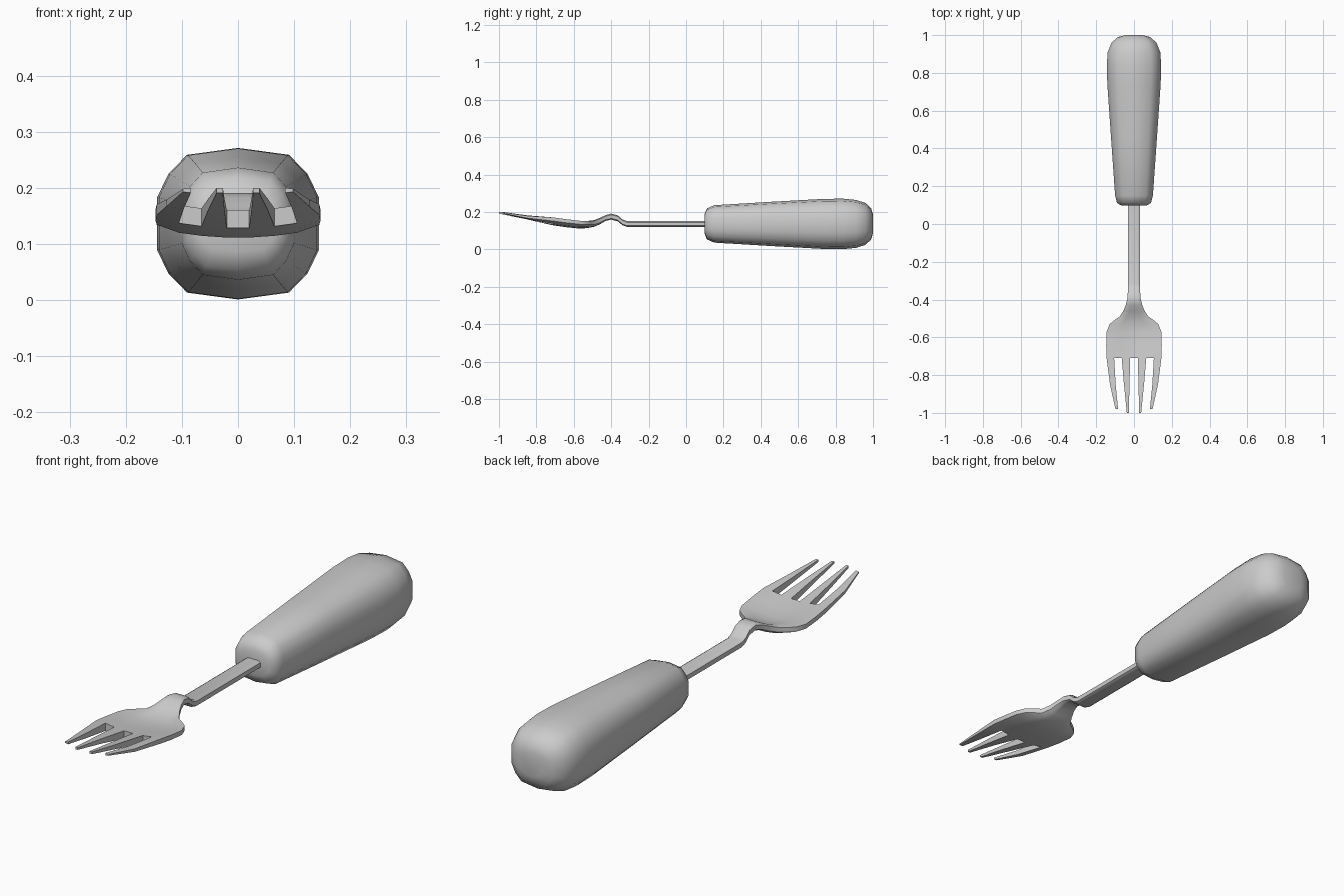
import bpy, bmesh, math

if "Cube" in bpy.data.objects:
    bpy.data.objects.remove(bpy.data.objects["Cube"])


def finish(bm, name, angle):
    bmesh.ops.recalc_face_normals(bm, faces=bm.faces[:])
    mesh = bpy.data.meshes.new(name)
    bm.to_mesh(mesh)
    bm.free()
    ob = bpy.data.objects.new(name, mesh)
    bpy.context.collection.objects.link(ob)
    bpy.ops.object.select_all(action='DESELECT')
    ob.select_set(True)
    bpy.context.view_layer.objects.active = ob
    bpy.ops.object.shade_smooth_by_angle(angle=math.radians(angle))
    return ob


# Handle: 14-sided section lofted along y
half = [(0, 1), (.63, .91), (.86, .66), (1, .35)]
right = half + [(x, -z) for x, z in reversed(half)]
section = right + [(-x, z) for x, z in reversed(right[1:-1])]
# y, half width, half height
rings = [(.098, .068, .05), (.112, .09, .083), (.15, .1, .1), (.45, .121, .118),
         (.74, .141, .134), (.84, .144, .135), (.91, .139, .128),
         (.96, .119, .112), (.99, .085, .083), (1.0, .045, .05)]
bm = bmesh.new()
loops = [[bm.verts.new((sx * x, y, .136 + sz * z)) for x, z in section]
         for y, sx, sz in rings]
n = len(section)
for a, b in zip(loops, loops[1:]):
    for i in range(n):
        j = (i + 1) % n
        bm.faces.new((a[i], a[j], b[j], b[i]))
bm.faces.new(loops[0])
bm.faces.new(loops[-1])
finish(bm, "handle", 45)

# Neck and fork plate rows: y, half width, bottom z, top z
rows = [(.14, .033, .12, .151), (-.315, .033, .12, .151), (-.34, .033, .129, .16),
        (-.365, .033, .15, .182), (-.40, .036, .159, .191), (-.43, .044, .152, .183),
        (-.46, .056, .134, .167), (-.49, .076, .121, .154), (-.51, .105, .117, .149),
        (-.53, .129, .113, .145), (-.57, .145, .111, .142), (-.64, .147, .118, .15),
        (-.71, .145, .128, .16)]
# Tine rows: column x positions, then y, outer y, bottom z, top z
tines = [((.024, .053, .097, .127), -.85, -.85, .16, .18),
         ((.027, .038, .084, .098), -1.0, -.98, .191, .2)]
cuts = [.02 / .145, .065 / .145, .105 / .145, 1]

bm = bmesh.new()
info = {}   # (x, y) -> (bottom, top)


def add_row(xs, ys, lo, hi, dish):
    """Symmetric row of 8 points; the rim is thinner and lifted."""
    out = []
    mid = (lo + hi) / 2
    for k in (-4, -3, -2, -1, 1, 2, 3, 4):
        i = abs(k) - 1
        x, y = math.copysign(xs[i], k), ys[i]
        t = (hi - lo) / 2 * (.6 if i == 3 else 1)
        lift = dish * (xs[i] / .145) ** 2
        v = bm.verts.new((x, y, 0))
        info[(round(x, 5), round(y, 5))] = (mid - t + lift, mid + t + lift)
        out.append(v)
    return out


grid = [add_row([c * w for c in cuts], [y] * 4, lo, hi, .017 if y < -.45 else 0)
        for y, w, lo, hi in rows]
body = len(grid)
for xs, y, yo, lo, hi in tines:
    grid.append(add_row(xs, [y, y, yo, yo], lo, hi, .004 if y > -.9 else 0))
for r in range(len(grid) - 1):
    for c in range(7):
        if r >= body - 1 and c in (1, 3, 5):   # gaps between tines
            continue
        a, b = grid[r], grid[r + 1]
        bm.faces.new((a[c], a[c + 1], b[c + 1], b[c]))

# Thicken the flat pattern, then lay both skins on the curved profile
bottom = bm.verts[:]
res = bmesh.ops.extrude_face_region(bm, geom=bm.faces[:], use_keep_orig=True)
top = [e for e in res["geom"] if isinstance(e, bmesh.types.BMVert)]
for side, verts in ((0, bottom), (1, top)):
    for v in verts:
        v.co.z = info[(round(v.co.x, 5), round(v.co.y, 5))][side]
finish(bm, "fork_head", 40)
